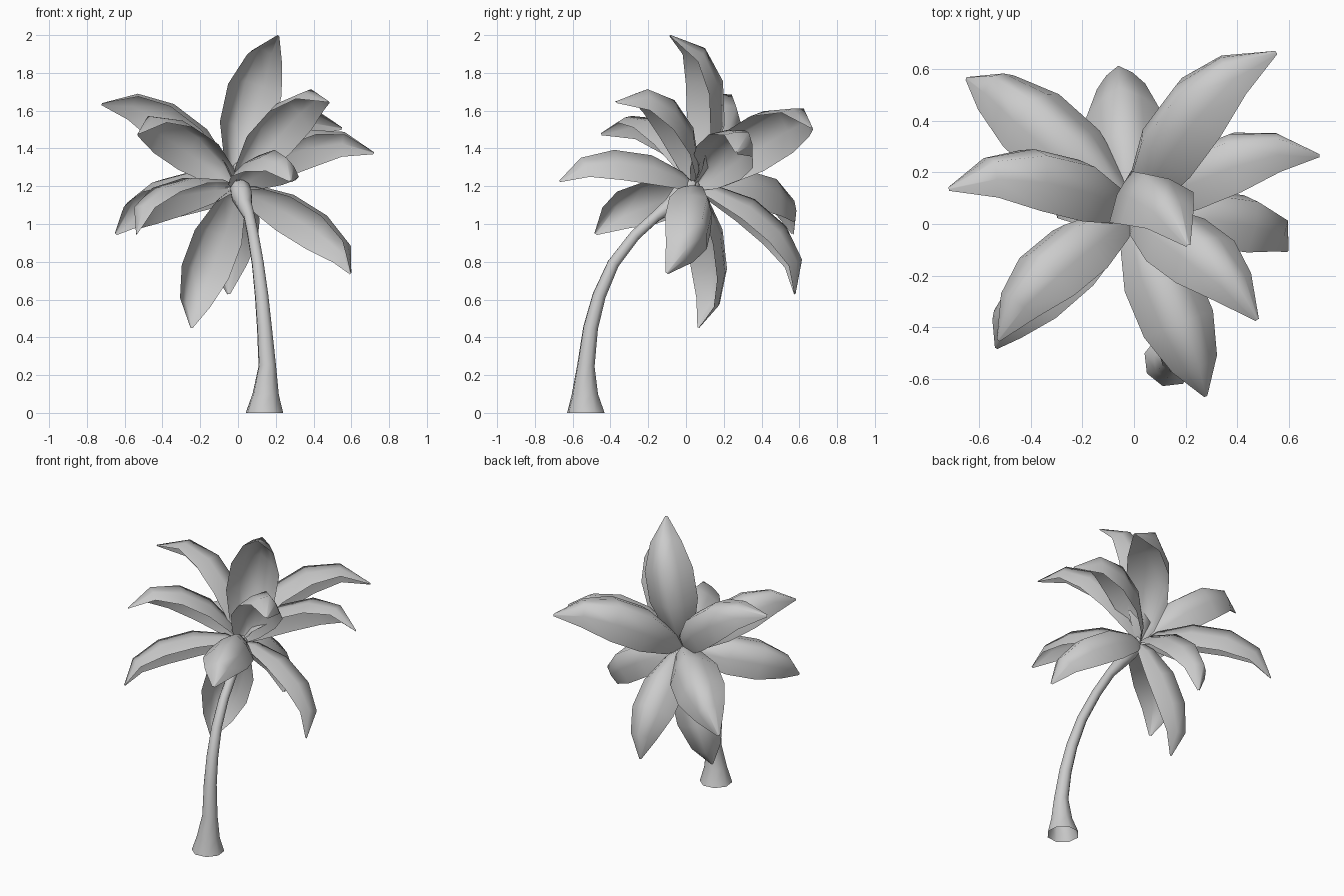
import bpy, bmesh, math
from mathutils import Vector

cube = bpy.data.objects.get("Cube")
if cube:
    bpy.data.objects.remove(cube)

grey = bpy.data.materials.new("plain grey")
grey.use_nodes = True
COLOUR = (0.6, 0.6, 0.6, 1)
grey.diffuse_color = COLOUR
grey.node_tree.nodes["Principled BSDF"].inputs["Base Color"].default_value = COLOUR


def skin(name, rows, closed):
    """Join rows of points into a smooth surface."""
    bm = bmesh.new()
    grid = [[bm.verts.new(p) for p in row] for row in rows]
    n = len(grid[0])
    for a, b in zip(grid, grid[1:]):
        for i in range(n if closed else n - 1):
            j = (i + 1) % n
            bm.faces.new((a[i], a[j], b[j], b[i]))
    mesh = bpy.data.meshes.new(name)
    bm.to_mesh(mesh)
    bm.free()
    mesh.materials.append(grey)
    obj = bpy.data.objects.new(name, mesh)
    bpy.context.collection.objects.link(obj)
    mesh.shade_smooth()


# Leaning trunk with a swollen top: centre and radius of each ring
TRUNK = [(0.14, -0.53, 0, 0.103), (0.147, -0.535, 0.1, 0.072), (0.155, -0.53, 0.25, 0.048),
         (0.14, -0.505, 0.45, 0.041), (0.125, -0.46, 0.62, 0.037), (0.105, -0.385, 0.79, 0.033),
         (0.08, -0.27, 0.94, 0.031), (0.06, -0.16, 1.04, 0.03), (0.035, -0.08, 1.1, 0.042),
         (0.02, -0.03, 1.15, 0.058), (0.01, 0.02, 1.19, 0.055), (0, 0.06, 1.22, 0.02)]
SIDES = 8
PHASE = math.radians(29)
centres = [Vector(r[:3]) for r in TRUNK]
rows = []
for k, c in enumerate(centres):
    along = (centres[min(k + 1, len(centres) - 1)] - centres[max(k - 1, 0)]).normalized()
    if k == 0:
        along = Vector((0, 0, 1))
    u = along.cross(Vector((0, 1, 0))).normalized()
    v = along.cross(u)
    angles = [PHASE + 2 * math.pi * i / SIDES for i in range(SIDES)]
    rows.append([c + TRUNK[k][3] * (u * math.cos(a) + v * math.sin(a)) for a in angles])
skin("trunk", rows, True)

# Frond tips around a crown that leans with the trunk, and how strongly each arches
FRONDS = {
    "upright": ((0.21, -0.08, 2.0), 1.22),
    "front_left_high": ((0.48, -0.37, 1.65), 1.22),
    "front": ((0.28, -0.67, 1.23), 0.93),
    "front_right_high": ((-0.53, -0.45, 1.48), 1.2),
    "front_right_low": ((-0.54, -0.48, 0.95), 1.0),
    "left_low": ((0.6, -0.1, 0.74), 1.08),
    "left_high": ((0.72, 0.27, 1.38), 1.25),
    "back_left": ((0.55, 0.67, 1.51), 1.25),
    "back": ((-0.05, 0.58, 0.63), 1.1),
    "back_right": ((-0.65, 0.57, 0.95), 1.05),
    "right_high": ((-0.72, 0.14, 1.64), 1.2),
    "right_low": ((-0.25, 0.07, 0.45), 0.92),
}
# Share of the length, height of the rib, half width
SECTIONS = [(0, 0, 0.02), (0.1, 0.08, 0.09), (0.34, 0.172, 0.15),
            (0.62, 0.195, 0.15), (0.86, 0.14, 0.097), (1, 0, 0.008)]
DROOP = 0.95  # how far the edges hang, as a share of the half width
base = Vector((-0.01, 0.05, 1.2))
axis = Vector((-0.1, 0.6, 0.8)).normalized()

for name, (tip, arch) in FRONDS.items():
    chord = Vector(tip) - base
    scale = chord.length / 0.8
    forward = chord.normalized()
    rise = (axis - forward * axis.dot(forward)).normalized()
    side = forward.cross(rise)
    rib = [base + chord * t + rise * h * scale * arch for t, h, w in SECTIONS]
    rows = []
    for k, p in enumerate(rib):
        along = (rib[min(k + 1, len(rib) - 1)] - rib[max(k - 1, 0)]).normalized()
        # edges hang halfway between the rib's normal and the frond's rise
        up = (side.cross(along) + rise).normalized()
        w = SECTIONS[k][2] * scale
        rows.append([p + side * w * s - up * w * DROOP * abs(s) ** 1.5
                     for s in (-1, -0.55, 0, 0.55, 1)])
    skin("frond_" + name, rows, False)
